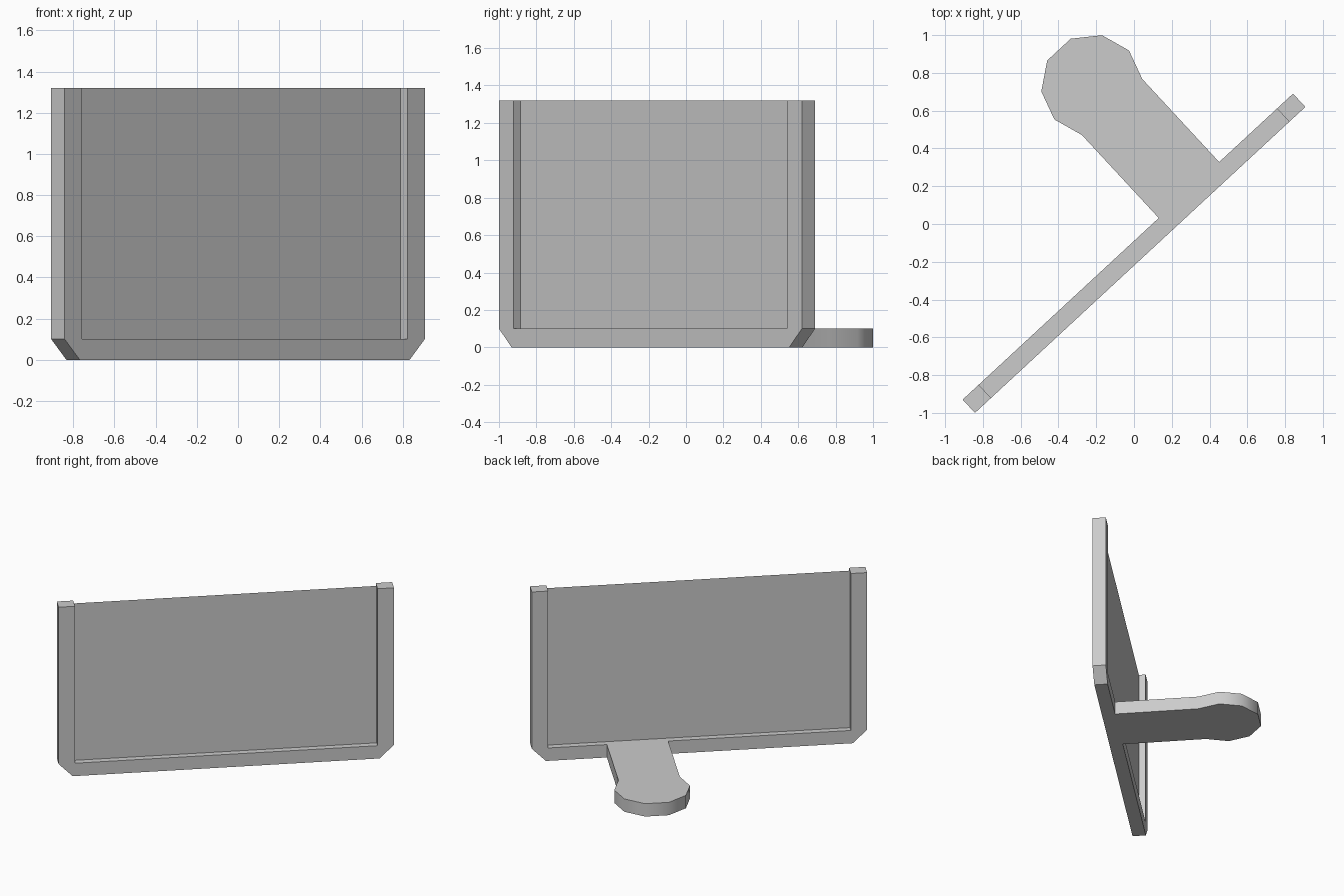
import bpy
import bmesh
import math
from mathutils import Matrix

cube = bpy.data.objects.get("Cube")
if cube:
    bpy.data.objects.remove(cube, do_unlink=True)

grey = bpy.data.materials.new("plain grey")
grey.use_nodes = True
colour = (0.6, 0.6, 0.6, 1)
grey.diffuse_color = colour
grey.node_tree.nodes["Principled BSDF"].inputs["Base Color"].default_value = colour

# The whole piece is turned diagonally about the vertical axis
placement = Matrix.Translation((0, -0.155, 0)) @ Matrix.Rotation(math.radians(42.8), 4, "Z")
THICK = 0.096
RAIL = 0.1


def mirrored(half):
    """Close a symmetric outline from its right half."""
    return half + [(-a, b) for a, b in reversed(half)]


def plate(name, points, extrude=None):
    """Flat outline, optionally extruded into a solid."""
    bm = bmesh.new()
    face = bm.faces.new([bm.verts.new(p) for p in points])
    if extrude:
        new = bmesh.ops.extrude_face_region(bm, geom=[face])["geom"]
        verts = [g for g in new if isinstance(g, bmesh.types.BMVert)]
        bmesh.ops.translate(bm, verts=verts, vec=extrude)
        bmesh.ops.recalc_face_normals(bm, faces=bm.faces)
    mesh = bpy.data.meshes.new(name)
    bm.to_mesh(mesh)
    bm.free()
    mesh.materials.append(grey)
    obj = bpy.data.objects.new(name, mesh)
    obj.matrix_world = placement
    bpy.context.collection.objects.link(obj)
    return obj


# U-shaped frame with chamfered lower corners
outer, inner, height = 1.192, 1.076, 1.32
profile = mirrored([(outer - RAIL, 0), (outer, RAIL), (outer, height),
                    (inner, height), (inner, RAIL)])
plate("frame", [(u, -THICK / 2, z) for u, z in profile], (0, THICK, 0))

# Thin panel in the middle of the frame
plate("panel", [(-inner, 0, RAIL), (inner, 0, RAIL), (inner, 0, height), (-inner, 0, height)])

# Flat foot with a rounded end, reaching back from the lower rail
foot_half = [(0.218, THICK / 2), (0.218, 0.647), (0.269, 0.806), (0.219, 0.962), (0.085, 1.061)]
foot = plate("foot", [(u + 0.441, v, 0) for u, v in mirrored(foot_half)], (0, 0, RAIL))
bpy.ops.object.select_all(action="DESELECT")
foot.select_set(True)
bpy.context.view_layer.objects.active = foot
bpy.ops.object.shade_smooth_by_angle(angle=math.radians(45))
